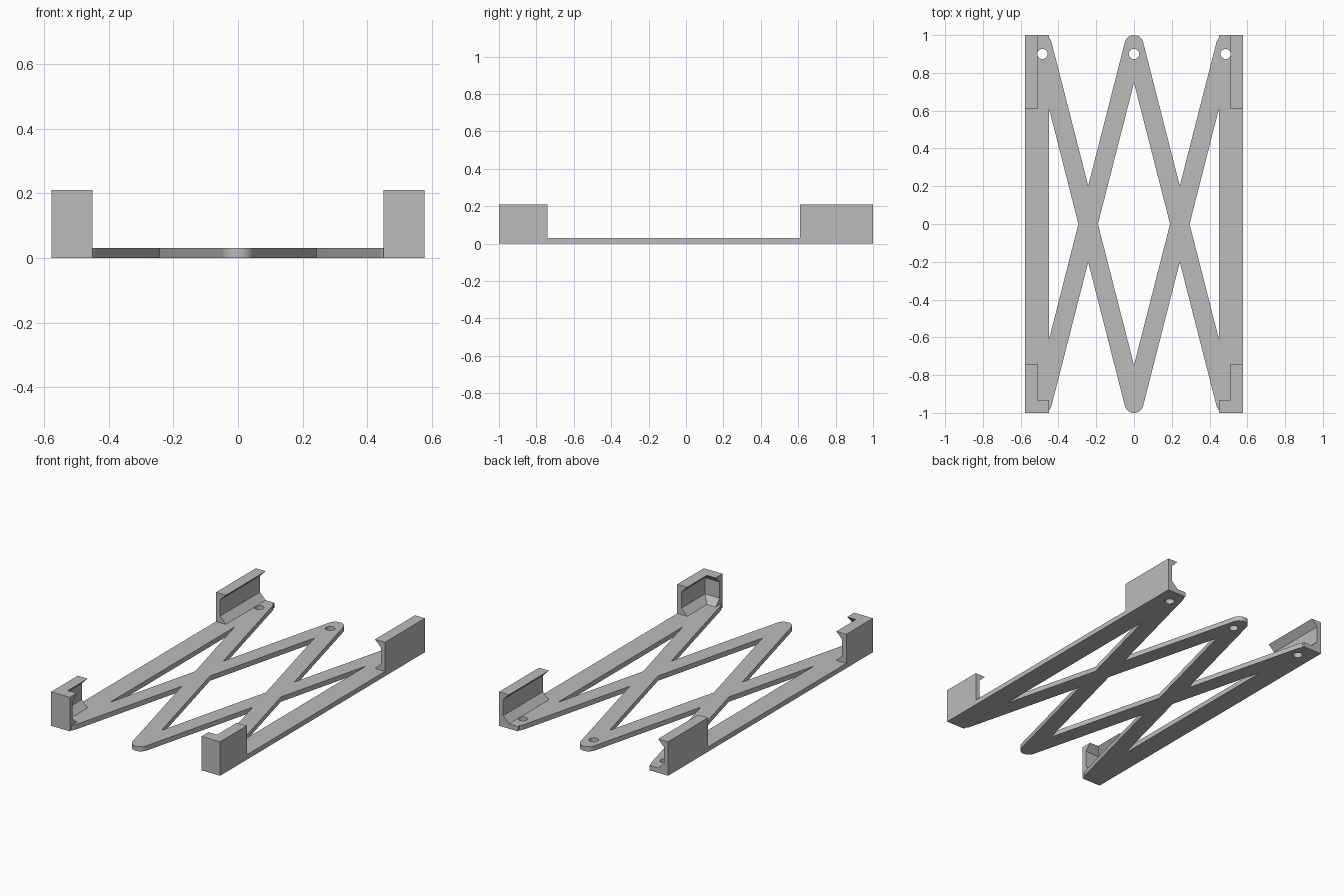
import bpy, bmesh, math
from mathutils import Vector

if "Cube" in bpy.data.objects:
    bpy.data.objects.remove(bpy.data.objects["Cube"], do_unlink=True)

HALF_W, HALF_L, THICK, HEIGHT = 0.578, 1.0, 0.03, 0.21
ARM_R, ARM_X, ARM_Y = 0.05, 0.485, 0.95
RAIL_IN = 0.45

grey = bpy.data.materials.new("plain_grey")
grey.use_nodes = True
grey.diffuse_color = (0.5, 0.5, 0.5, 1)
grey.node_tree.nodes["Principled BSDF"].inputs["Base Color"].default_value = (0.5, 0.5, 0.5, 1)


def finish(name, bm):
    bmesh.ops.recalc_face_normals(bm, faces=bm.faces)
    mesh = bpy.data.meshes.new(name)
    bm.to_mesh(mesh)
    bm.free()
    mesh.materials.append(grey)
    obj = bpy.data.objects.new(name, mesh)
    bpy.context.collection.objects.link(obj)
    return obj


def loft(name, rings):
    """Skin a row of matching closed rings and cap both ends."""
    bm = bmesh.new()
    rows = [[bm.verts.new(p) for p in ring] for ring in rings]
    n = len(rows[0])
    for a, b in zip(rows, rows[1:]):
        for i in range(n):
            j = (i + 1) % n
            bm.faces.new((a[i], a[j], b[j], b[i]))
    bm.faces.new(rows[0])
    bm.faces.new(rows[-1])
    return finish(name, bm)


def prism(name, outline, z0, z1):
    return loft(name, [[(x, y, z) for x, y in outline] for z in (z0, z1)])


def arm(name, start, end):
    """Flat bar with round ends."""
    a, b = Vector(start), Vector(end)
    heading = math.atan2(b.y - a.y, b.x - a.x)
    pts = []
    for centre, turn in ((b, -math.pi / 2), (a, math.pi / 2)):
        for i in range(17):
            t = heading + turn + math.pi * i / 16
            pts.append((centre.x + ARM_R * math.cos(t), centre.y + ARM_R * math.sin(t)))
    return prism(name, pts, 0, THICK)


def combine(target, other, operation):
    mod = target.modifiers.new(operation.lower(), 'BOOLEAN')
    mod.operation = operation
    mod.solver = 'EXACT'
    mod.object = other
    bpy.context.view_layer.update()
    result = bpy.data.meshes.new_from_object(
        target.evaluated_get(bpy.context.evaluated_depsgraph_get()))
    target.modifiers.clear()
    target.data = result
    bpy.data.objects.remove(other, do_unlink=True)


# Lattice base: crossed arms joined to a rail on each side
parts = []
for s in (-1, 1):
    for e in (-1, 1):
        parts.append(arm("arm", (0, e * ARM_Y), (s * ARM_X, -e * ARM_Y)))
    parts.append(prism("rail", [(s * RAIL_IN, -HALF_L), (s * HALF_W, -HALF_L),
                                (s * HALF_W, HALF_L), (s * RAIL_IN, HALF_L)], 0, THICK))
base = parts[0]
base.name = "lattice_base"
for part in parts[1:]:
    combine(base, part, 'UNION')

# Screw holes at the back
for x in (-ARM_X, 0, ARM_X):
    ring = [(x + 0.027 * math.cos(math.tau * i / 32), 0.9 + 0.027 * math.sin(math.tau * i / 32))
            for i in range(32)]
    combine(base, prism("hole_cutter", ring, -0.1, 0.1), 'DIFFERENCE')

# Clip section: distance in from the outer face, height
SECTION = [(0, THICK), (0, HEIGHT), (0.068, HEIGHT), (0.028, 0.17), (0.028, 0.07), (0.068, THICK)]

for s, side in ((1, "left"), (-1, "right")):
    # Back clip is a straight channel
    loft("back_clip_" + side,
         [[(s * (HALF_W - d), y, z) for d, z in SECTION] for y in (HALF_L, 0.61)])
    # Front clip turns the corner with a mitre
    loft("front_clip_" + side, [
        [(s * (HALF_W - d), -0.74, z) for d, z in SECTION],
        [(s * (HALF_W - d), -HALF_L + d, z) for d, z in SECTION],
        [(s * RAIL_IN, -HALF_L + d, z) for d, z in SECTION]])

# Smooth the rounded arm ends only
bpy.ops.object.select_all(action='DESELECT')
base.select_set(True)
bpy.context.view_layer.objects.active = base
bpy.ops.object.shade_smooth_by_angle(angle=math.radians(30))
